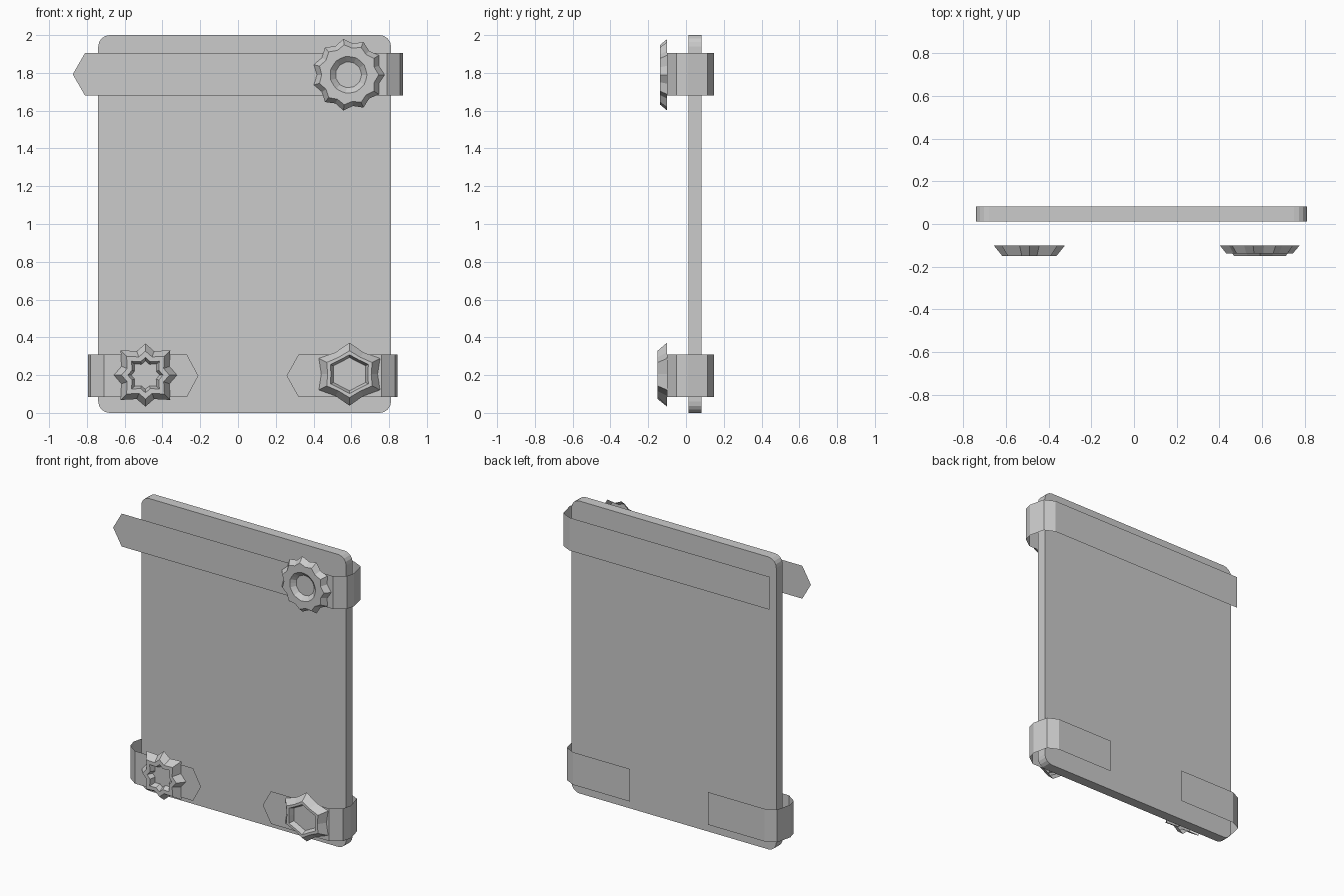
import bpy, bmesh
from math import sin, cos, radians, pi

if "Cube" in bpy.data.objects:
    bpy.data.objects.remove(bpy.data.objects["Cube"])


def add_object(name, bm):
    mesh = bpy.data.meshes.new(name)
    bm.to_mesh(mesh)
    bm.free()
    obj = bpy.data.objects.new(name, mesh)
    bpy.context.collection.objects.link(obj)
    return obj


# Flat board with four rounded corners
def make_board(x0, x1, y0, y1, z0, z1, radius):
    bm = bmesh.new()
    bmesh.ops.create_cube(bm, size=1)
    for v in bm.verts:
        v.co.x = x1 if v.co.x > 0 else x0
        v.co.y = y1 if v.co.y > 0 else y0
        v.co.z = z1 if v.co.z > 0 else z0
    edges = [e for e in bm.edges
             if abs(e.verts[0].co.y - e.verts[1].co.y) > 0.01]
    bmesh.ops.bevel(bm, geom=edges, offset=radius, segments=4,
                    profile=0.5, affect='EDGES')
    return add_object("board", bm)


# Thin strap folded around a side edge, with a pointed front end
def make_strap(name, side, reach, tip, shoulder, back_end, z0, z1):
    fold = [(-0.085, -0.10), (-0.015, -0.05), (0, 0.008),
            (-0.025, 0.115), (-0.095, 0.149)]
    path = [(shoulder, -0.10)]
    path += [(side * (reach + dx), y) for dx, y in fold]
    path += [(back_end, 0.149)]
    bm = bmesh.new()
    low = [bm.verts.new((x, y, z0)) for x, y in path]
    high = [bm.verts.new((x, y, z1)) for x, y in path]
    point = bm.verts.new((tip, -0.10, (z0 + z1) / 2))
    faces = [bm.faces.new((point, low[0], low[1], high[1], high[0]))]
    for i in range(1, len(path) - 1):
        faces.append(bm.faces.new((low[i], low[i + 1], high[i + 1], high[i])))
    if side < 0:
        bmesh.ops.reverse_faces(bm, faces=faces)
    return add_object(name, bm)


# Raised badge lofted through (outline, y) rings and closed by a floor
def make_badge(name, cx, cz, rings):
    bm = bmesh.new()
    loops = [[bm.verts.new((cx + x, y, cz + z)) for x, z in outline]
             for outline, y in rings]
    n = len(loops[0])
    for a, b in zip(loops, loops[1:]):
        for i in range(n):
            j = (i + 1) % n
            bm.faces.new((a[i], a[j], b[j], b[i]))
    bm.faces.new(loops[-1])
    return add_object(name, bm)


def star(count, tip, valley, start=0.0, stretch=1.0):
    return [(stretch * r * cos(start + pi * i / count),
             r * sin(start + pi * i / count))
            for i in range(2 * count)
            for r in [valley if i % 2 else tip]]


# Square outline with a small extra point on each side
def square_star(scale):
    pattern = [(0, 0.167), (20, 0.135), (45, 0.186), (70, 0.135)]
    return [(scale * r * cos(radians(q * 90 + a)),
             scale * r * sin(radians(q * 90 + a)))
            for q in range(4) for a, r in pattern]


make_board(-0.74, 0.81, 0.012, 0.081, 0, 2, 0.06)

make_strap("top_strap", 1, 0.873, -0.875, -0.81, -0.735, 1.68, 1.905)
make_strap("lower_right_strap", 1, 0.845, 0.257, 0.32, 0.32, 0.085, 0.308)
make_strap("lower_left_strap", -1, 0.795, -0.21, -0.27, -0.27, 0.085, 0.308)

# Scalloped badge with eleven points and a round recess
make_badge("scalloped_badge", 0.585, 1.79, [
    (star(11, 0.191, 0.167), -0.10),
    (star(11, 0.160, 0.142), -0.137),
    (star(11, 0.098, 0.096), -0.137),
    (star(11, 0.069, 0.067), -0.11)])

# Eight-pointed badge
make_badge("eight_point_badge", -0.49, 0.20, [
    (square_star(1.0), -0.10),
    (square_star(0.76), -0.15),
    (square_star(0.56), -0.15),
    (square_star(0.45), -0.115)])

# Six-pointed badge
make_badge("six_point_badge", 0.59, 0.205, [
    (star(6, 0.167, 0.133, pi / 2, 1.12), -0.10),
    (star(6, 0.124, 0.103, pi / 2, 1.12), -0.15),
    (star(6, 0.103, 0.088, pi / 2, 1.12), -0.15),
    (star(6, 0.088, 0.076, pi / 2, 1.12), -0.115)])
